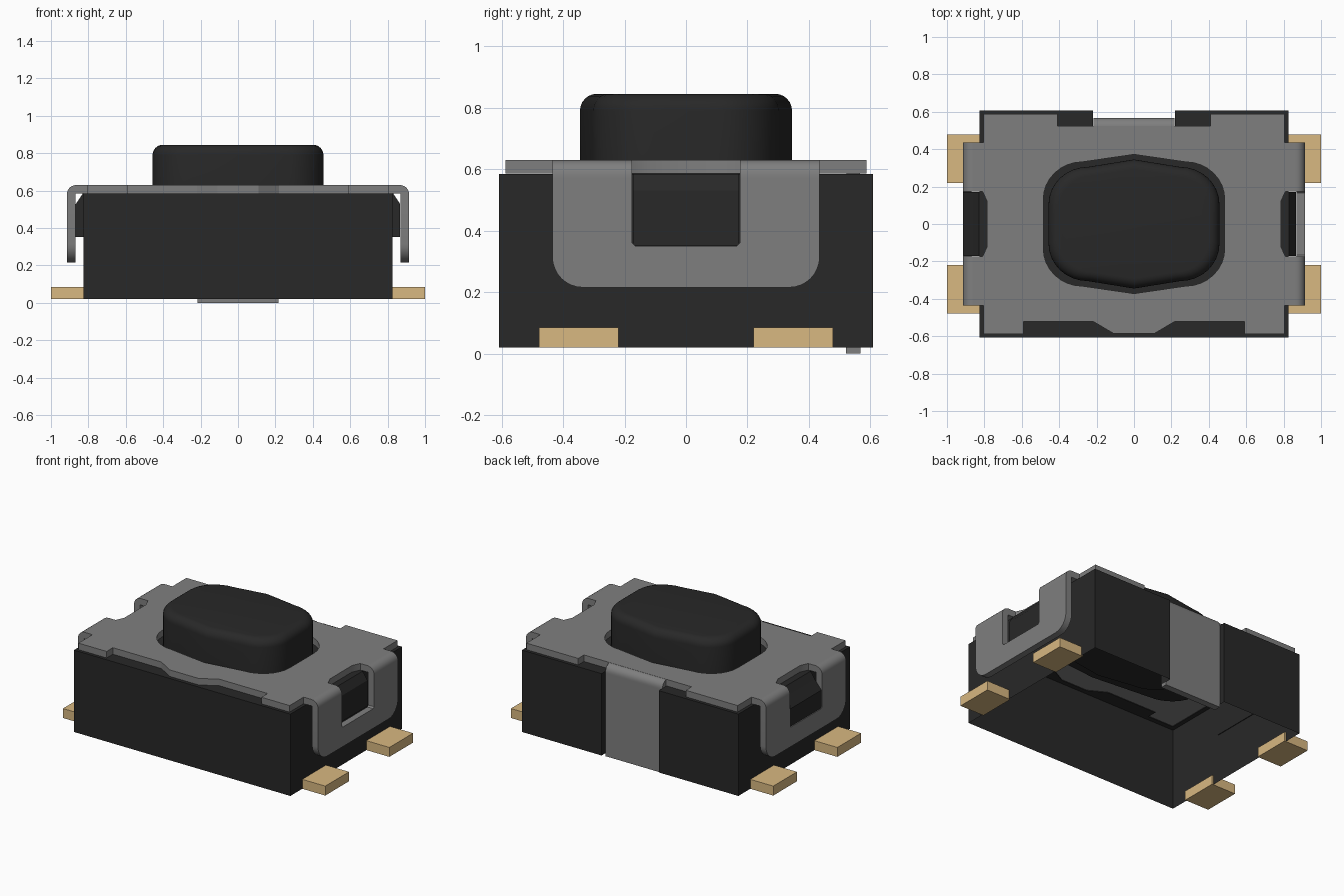
import bpy, bmesh, math
from mathutils import Matrix

if "Cube" in bpy.data.objects:
    bpy.data.objects.remove(bpy.data.objects["Cube"], do_unlink=True)


def material(name, rgb):
    m = bpy.data.materials.new(name)
    m.use_nodes = True
    m.diffuse_color = (*rgb, 1)
    node = m.node_tree.nodes["Principled BSDF"]
    node.inputs["Base Color"].default_value = (*rgb, 1)
    node.inputs["Roughness"].default_value = 0.6
    return m


BLACK = material("black plastic", (0.021, 0.021, 0.021))
STEEL = material("grey steel", (0.212, 0.212, 0.212))
BRASS = material("pale brass", (0.69, 0.48, 0.22))

# Axis frames: flat in xy, standing across x, standing across y
FLAT = Matrix.Identity(4)
ACROSS_X = Matrix(((0, 0, 1, 0), (1, 0, 0, 0), (0, 1, 0, 0), (0, 0, 0, 1)))
ACROSS_Y = Matrix(((1, 0, 0, 0), (0, 0, -1, 0), (0, 1, 0, 0), (0, 0, 0, 1)))


def finish(name, bm, mat):
    bmesh.ops.remove_doubles(bm, verts=bm.verts, dist=0.0005)
    bmesh.ops.recalc_face_normals(bm, faces=bm.faces)
    me = bpy.data.meshes.new(name)
    bm.to_mesh(me)
    bm.free()
    me.materials.append(mat)
    ob = bpy.data.objects.new(name, me)
    bpy.context.collection.objects.link(ob)
    bpy.ops.object.select_all(action='DESELECT')
    ob.select_set(True)
    bpy.context.view_layer.objects.active = ob
    bpy.ops.object.shade_smooth_by_angle(angle=math.radians(25))


def plate(name, outlines, lo, hi, mat, frame=FLAT):
    """Extrude closed outlines between lo and hi; inner outlines become holes."""
    cu = bpy.data.curves.new(name + "_outline", 'CURVE')
    cu.dimensions = '2D'
    cu.fill_mode = 'BOTH'
    cu.extrude = (hi - lo) / 2
    for pts in outlines:
        sp = cu.splines.new('POLY')
        sp.points.add(len(pts) - 1)
        for p, (u, v) in zip(sp.points, pts):
            p.co = (u, v, 0, 1)
        sp.use_cyclic_u = True
    tmp = bpy.data.objects.new(name + "_outline", cu)
    bpy.context.collection.objects.link(tmp)
    bpy.context.view_layer.update()
    graph = bpy.context.evaluated_depsgraph_get()
    me = bpy.data.meshes.new_from_object(tmp.evaluated_get(graph))
    bm = bmesh.new()
    bm.from_mesh(me)
    bm.transform(frame @ Matrix.Translation((0, 0, (lo + hi) / 2)))
    bpy.data.objects.remove(tmp)
    bpy.data.curves.remove(cu)
    bpy.data.meshes.remove(me)
    finish(name, bm, mat)


def rect(x0, x1, y0, y1):
    return [(x0, y0), (x1, y0), (x1, y1), (x0, y1)]


def mirrored(half):
    """Complete a right-hand half outline, listed bottom to top."""
    return half + [(-x, y) for x, y in reversed(half)]


def arc(cx, cy, rx, ry, a0, a1, n=8):
    return [(cx + rx * math.cos(math.radians(a0 + (a1 - a0) * i / n)),
             cy + ry * math.sin(math.radians(a0 + (a1 - a0) * i / n)))
            for i in range(n + 1)]


def button_outline(w, d):
    """Rounded oblong whose long sides rise to a shallow point."""
    quarter = arc(w - 0.21, d - 0.24, 0.21, 0.2, 0, 90) + [(0, d)]
    upper = quarter + [(-x, y) for x, y in reversed(quarter[:-1])]
    return upper + [(-x, -y) for x, y in upper]


def sided(pts, s):
    return [(s * x, y) for x, y in pts]


# Housing: open-bottomed shell with a slot in the back
shell = mirrored([(0.825, -0.608), (0.825, 0.608), (0.218, 0.608), (0.218, 0.52)])
bm = bmesh.new()
low = [bm.verts.new((x, y, 0.02)) for x, y in shell]
high = [bm.verts.new((x, y, 0.584)) for x, y in shell]
for i in range(len(shell)):
    j = (i + 1) % len(shell)
    bm.faces.new((low[i], low[j], high[j], high[i]))
finish("housing_walls", bm, BLACK)

# Rim whose opening follows the front edge of the cover
opening = mirrored([(0.1, -0.575), (0.22, -0.51), (0.6, -0.51), (0.6, -0.575),
                    (0.795, -0.575), (0.795, -0.2), (0.75, -0.2), (0.75, 0.5)])
plate("housing_rim", [shell, opening], 0.58, 0.584, BLACK)

# Cover plate with its notches and button opening
cover = mirrored([
    (0.11, -0.585), (0.22, -0.52), (0.59, -0.52), (0.59, -0.588), (0.805, -0.588),
    (0.805, -0.435), (0.86, -0.435), (0.86, -0.175), (0.81, -0.175), (0.785, -0.12),
    (0.785, 0.12), (0.81, 0.175), (0.86, 0.175), (0.86, 0.435), (0.805, 0.435),
    (0.805, 0.588), (0.41, 0.588), (0.41, 0.525), (0.215, 0.525)])
plate("cover_plate", [cover, button_outline(0.485, 0.372)], 0.585, 0.63, STEEL)


# Bent sheet section shared by the side flaps and the back strip
def bend(outer):
    c = outer - 0.05
    return ([(c - 0.01, 0.585), (outer - 0.045, 0.585), (outer - 0.045, 0.57), (outer, 0.57)]
            + arc(c, 0.58, 0.05, 0.05, 0, 90, 6) + [(c - 0.01, 0.63)])


# Side flaps, latches and terminals; the right latch fills its window
flap = mirrored(arc(0.335, 0.315, 0.1, 0.1, -90, 0)
                + [(0.435, 0.57), (0.175, 0.57), (0.175, 0.36), (0.165, 0.35)])
for side, s, reach in (("left", 1, 0.866), ("right", -1, 0.912)):
    latch = [(0.82, 0.352), (reach, 0.352), (reach, 0.475), (0.866, 0.53),
             (0.83, 0.584), (0.82, 0.584)]
    lo, hi = sorted((s * 0.87, s * 0.915))
    plate(side + "_flap", [flap], lo, hi, STEEL, ACROSS_X)
    plate(side + "_latch", [sided(latch, s)], -0.172, 0.172, BLACK, ACROSS_Y)
    for end, e in (("front", -1), ("back", 1)):
        lo, hi = sorted((e * 0.175, e * 0.435))
        plate(f"{side}_{end}_flap_bend", [sided(bend(0.915), s)], lo, hi, STEEL, ACROSS_Y)
        y0, y1 = sorted((e * 0.22, e * 0.478))
        x0, x1 = sorted((s * 0.815, s * 1.0))
        plate(f"{side}_{end}_terminal", [rect(x0, x1, y0, y1)], 0.02, 0.085, BRASS)

# Grounding strip down the back
plate("back_strip", [rect(-0.217, 0.217, 0, 0.57)], -0.567, -0.521, STEEL, ACROSS_Y)
plate("back_strip_bend", [bend(0.567)], -0.217, 0.217, STEEL, ACROSS_X)

# Push button with a rounded top edge, and its retaining flange
W, D, R, TOP = 0.457, 0.345, 0.055, 0.845
levels = [(0, 0.55)] + [(R - x, z) for x, z in arc(0, TOP - R, R, R, 0, 90, 6)]
bm = bmesh.new()
rings = []
for inset, z in levels:
    rings.append([bm.verts.new((x * (1 - inset / W), y * (1 - inset / D), z))
                  for x, y in button_outline(W, D)])
for a, b in zip(rings, rings[1:]):
    for i in range(len(a)):
        j = (i + 1) % len(a)
        bm.faces.new((a[i], a[j], b[j], b[i]))
bm.faces.new(rings[-1])
bm.faces.new(rings[0][::-1])
finish("push_button", bm, BLACK)
plate("button_flange", [button_outline(0.64, 0.4)], 0.56, 0.582, BLACK)
